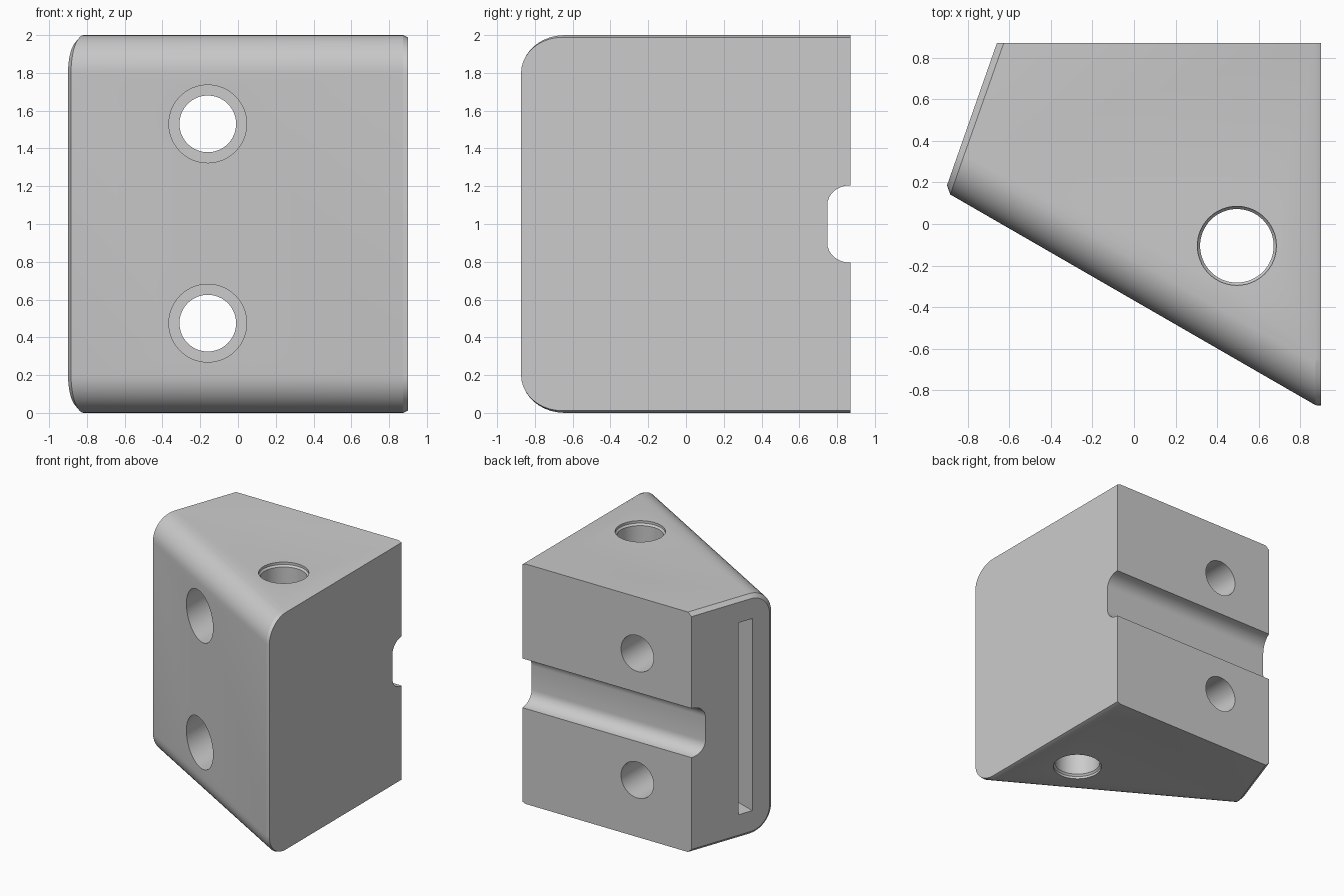
import bpy, bmesh, math
from mathutils import Vector

if "Cube" in bpy.data.objects:
    bpy.data.objects.remove(bpy.data.objects["Cube"])

grey = bpy.data.materials.new("light_grey")
grey.diffuse_color = (0.6, 0.6, 0.6, 1)
grey.use_nodes = True
grey.node_tree.nodes["Principled BSDF"].inputs["Base Color"].default_value = grey.diffuse_color

H, R, C, N = 2.0, 0.2, 0.03, 10          # height, edge radius, chamfer, arc steps
BACK = 0.87
ALONG = Vector((0.866, -0.5, 0))         # direction of the slanted front


def make_object(name, bm):
    bmesh.ops.recalc_face_normals(bm, faces=bm.faces)
    me = bpy.data.meshes.new(name)
    bm.to_mesh(me)
    bm.free()
    ob = bpy.data.objects.new(name, me)
    bpy.context.collection.objects.link(ob)
    me.materials.append(grey)
    return ob


def loft(name, rings):
    bm = bmesh.new()
    rows = [[bm.verts.new(p) for p in ring] for ring in rings]
    n = len(rows[0])
    for a, b in zip(rows, rows[1:]):
        for i in range(n):
            j = (i + 1) % n
            bm.faces.new((a[i], a[j], b[j], b[i]))
    bm.faces.new(rows[0])
    bm.faces.new(rows[-1])
    return make_object(name, bm)


def section(corner, direction, back_x, stretch, inset):
    """Outline of one end: rounded at the front, square at the back."""
    r = R - inset
    pts = [(back_x, BACK, inset)]
    arc = [(R - r * math.sin(a), R - r * math.cos(a))
           for a in (math.pi / 2 * i / N for i in range(N + 1))]
    arc += [(s, H - z) for s, z in reversed(arc)]
    for s, z in arc:
        p = corner + direction * (s * stretch)
        pts.append((p.x, p.y, z))
    return pts + [(back_x, BACK, H - inset)]


# Wedge body with chamfered ends
left, left_dir = Vector((-0.91, 0.157, 0)), Vector((0.331, 0.944, 0))
right, right_dir = Vector((0.9, -0.887, 0)), Vector((0, 1, 0))
block = loft("wedge_block", [
    section(left, left_dir, -0.66, 1.017, C),
    section(left + ALONG * C, left_dir, -0.66 + C * 1.1, 1.017, 0),
    section(right - ALONG * C, right_dir, 0.87, 1.155, 0),
    section(right, right_dir, 0.9, 1.155, 0.012)])


def turned(name, centre, axis, stations, steps=64):
    """Round cutter from (distance, radius) stations along an axis."""
    rot = Vector(axis).to_track_quat('Z', 'Y')
    return loft(name, [[Vector(centre) + rot @ Vector(
        (r * math.cos(2 * math.pi * i / steps),
         r * math.sin(2 * math.pi * i / steps), d)) for i in range(steps)]
        for d, r in stations])


cutters = []
# Counterbored bolt holes, front to back
for label, z in (("lower", 0.475), ("upper", 1.53)):
    cutters.append(turned(label + "_bolt_hole", (-0.16, 0, z), (0, 1, 0),
                          [(-1, 0.206), (0.45, 0.206), (0.45, 0.15), (1.1, 0.15)]))
# Vertical hole with chamfered mouths
cutters.append(turned("vertical_hole", (0.495, -0.105, 0), (0, 0, 1),
                      [(-0.1, 0.19), (0.02, 0.19), (0.035, 0.177),
                       (1.965, 0.177), (1.98, 0.19), (2.1, 0.19)]))
# Groove across the back
half = [(0.95, 0.205), (0.87, 0.205)]
half += [(0.87 - 0.122 * math.sin(a), 0.1 + 0.105 * math.cos(a))
         for a in (math.pi / 2 * i / 8 for i in range(1, 9))]
profile = [(y, 1 + z) for y, z in half] + [(y, 1 - z) for y, z in reversed(half)]
cutters.append(loft("back_groove", [[(x, y, z) for y, z in profile] for x in (-1.2, 1.2)]))
# Slot in the left side
inward = Vector((0.944, -0.331, 0))
cutters.append(loft("side_slot", [
    [left + left_dir * s + inward * d + Vector((0, 0, z))
     for s, z in ((0.19, 0.2), (0.32, 0.2), (0.32, 1.8), (0.19, 1.8))]
    for d in (-0.1, 0.35)]))

# Cut all openings
bpy.context.view_layer.objects.active = block
block.select_set(True)
for c in cutters:
    mod = block.modifiers.new(c.name, 'BOOLEAN')
    mod.operation, mod.solver, mod.object = 'DIFFERENCE', 'EXACT', c
    bpy.ops.object.modifier_apply(modifier=mod.name)
    bpy.data.objects.remove(c)
bpy.ops.object.shade_smooth_by_angle(angle=math.radians(25))
